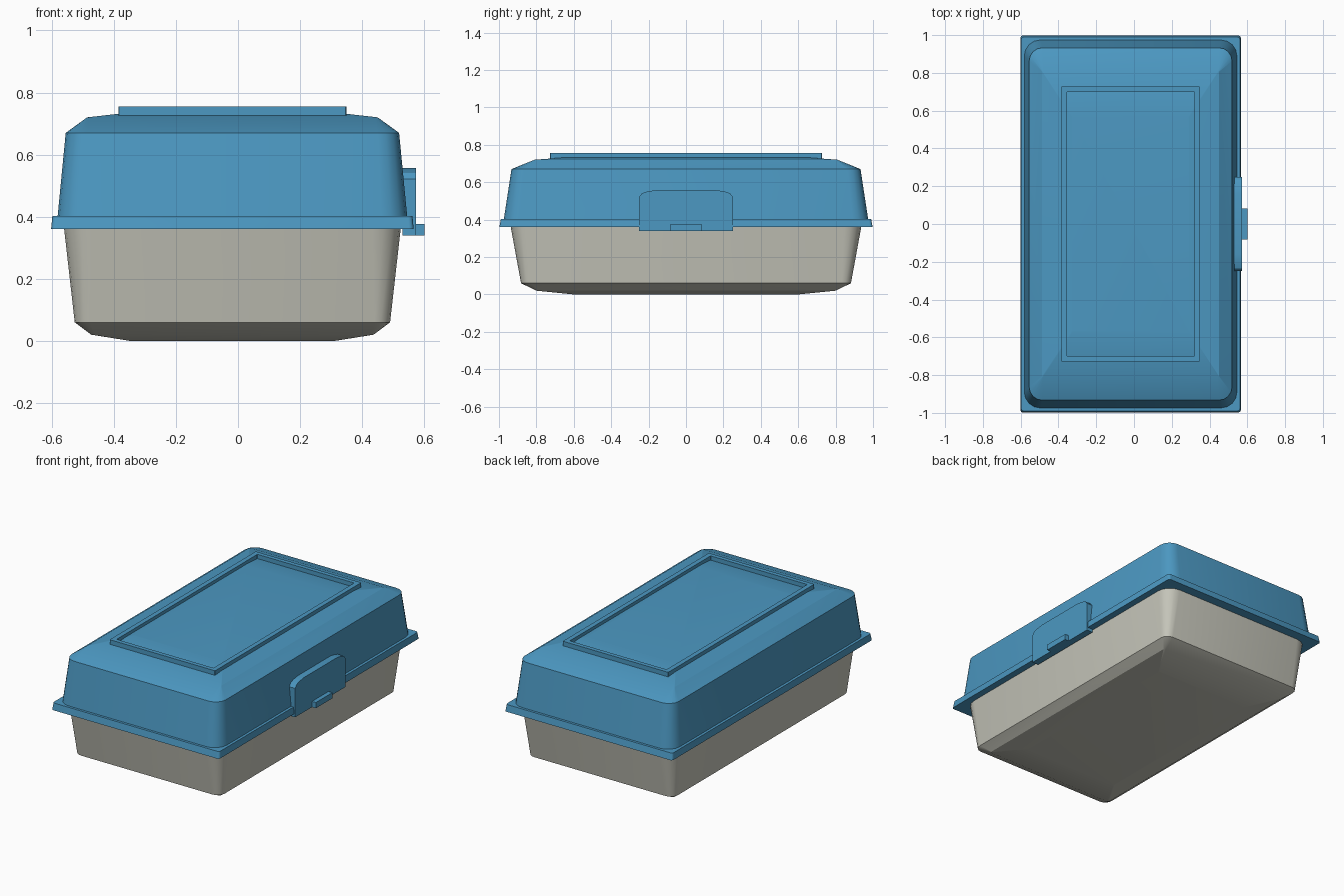
import bpy, bmesh, math

if "Cube" in bpy.data.objects:
    bpy.data.objects.remove(bpy.data.objects["Cube"])

CX = -0.018  # tub and lid sit slightly left because the latch sticks out


def material(name, rgb):
    m = bpy.data.materials.new(name)
    m.diffuse_color = (*rgb, 1)
    m.use_nodes = True
    m.node_tree.nodes["Principled BSDF"].inputs["Base Color"].default_value = m.diffuse_color
    return m


BLUE = material("lid blue", (0.072, 0.315, 0.54))
GREY = material("tub grey", (0.56, 0.56, 0.49))


def finish(bm, name, mat, smooth=None):
    bmesh.ops.recalc_face_normals(bm, faces=bm.faces)
    me = bpy.data.meshes.new(name)
    bm.to_mesh(me)
    bm.free()
    ob = bpy.data.objects.new(name, me)
    bpy.context.collection.objects.link(ob)
    me.materials.append(mat)
    if smooth:
        bpy.ops.object.select_all(action='DESELECT')
        ob.select_set(True)
        bpy.context.view_layer.objects.active = ob
        bpy.ops.object.shade_smooth_by_angle(angle=math.radians(smooth))
    return ob


def ring(bm, hx, hy, r, z, seg=4):
    """Rounded rectangle of vertices."""
    verts = []
    for k, (sx, sy) in enumerate(((1, 1), (-1, 1), (-1, -1), (1, -1))):
        for i in range(seg + 1):
            a = math.pi / 2 * (k + i / seg)
            verts.append(bm.verts.new((CX + sx * (hx - r) + r * math.cos(a),
                                       sy * (hy - r) + r * math.sin(a), z)))
    return verts


def loft(name, mat, sections, smooth, cap_first=True, cap_last=True, closed=False, seg=4):
    bm = bmesh.new()
    rings = [ring(bm, *s, seg=seg) for s in sections]
    pairs = list(zip(rings, rings[1:])) + ([(rings[-1], rings[0])] if closed else [])
    for a, b in pairs:
        n = len(a)
        for i in range(n):
            j = (i + 1) % n
            bm.faces.new((a[i], a[j], b[j], b[i]))
    if cap_first and not closed:
        bm.faces.new(rings[0])
    if cap_last and not closed:
        bm.faces.new(rings[-1])
    return finish(bm, name, mat, smooth)


# Tub: tapered tray with a softly bellied bottom (half x, half y, corner radius, z)
loft("tub", GREY, [
    (0.33, 0.60, 0.005, 0.0),
    (0.455, 0.80, 0.01, 0.02),
    (0.508, 0.882, 0.05, 0.06),
    (0.542, 0.937, 0.09, 0.36)], 25, cap_last=False)

# Lid with flared rim, tapered wall and shallow domed top
loft("lid", BLUE, [
    (0.584, 0.998, 0.015, 0.36),
    (0.580, 0.990, 0.015, 0.402),
    (0.563, 0.974, 0.085, 0.402),
    (0.537, 0.933, 0.07, 0.67),
    (0.468, 0.81, 0.005, 0.72),
    (0.31, 0.57, 0.005, 0.738)], 25)

# Raised frame on the lid top
loft("lid_frame", BLUE, [
    (0.367, 0.727, 0.002, 0.725),
    (0.367, 0.727, 0.002, 0.755),
    (0.337, 0.70, 0.002, 0.755),
    (0.337, 0.70, 0.002, 0.725)], 20, closed=True, seg=1)


def plate(name, outline, x0, x1):
    """Extrude a y-z outline along x."""
    bm = bmesh.new()
    f = bm.faces.new([bm.verts.new((x0, y, z)) for y, z in outline])
    ext = bmesh.ops.extrude_face_region(bm, geom=[f], use_keep_orig=True)
    for v in ext["geom"]:
        if isinstance(v, bmesh.types.BMVert):
            v.co.x = x1
    return finish(bm, name, BLUE, 30)


# Latch plate with rounded shoulders, and its pull tab
half = [(0.25, 0.34), (0.25, 0.522), (0.235, 0.541), (0.205, 0.551), (0.16, 0.557)]
plate("latch", half + [(-y, z) for y, z in reversed(half)], 0.53, 0.573)
plate("latch_tab", [(0.082, 0.34), (0.082, 0.376), (-0.082, 0.376), (-0.082, 0.34)], 0.565, 0.6)
